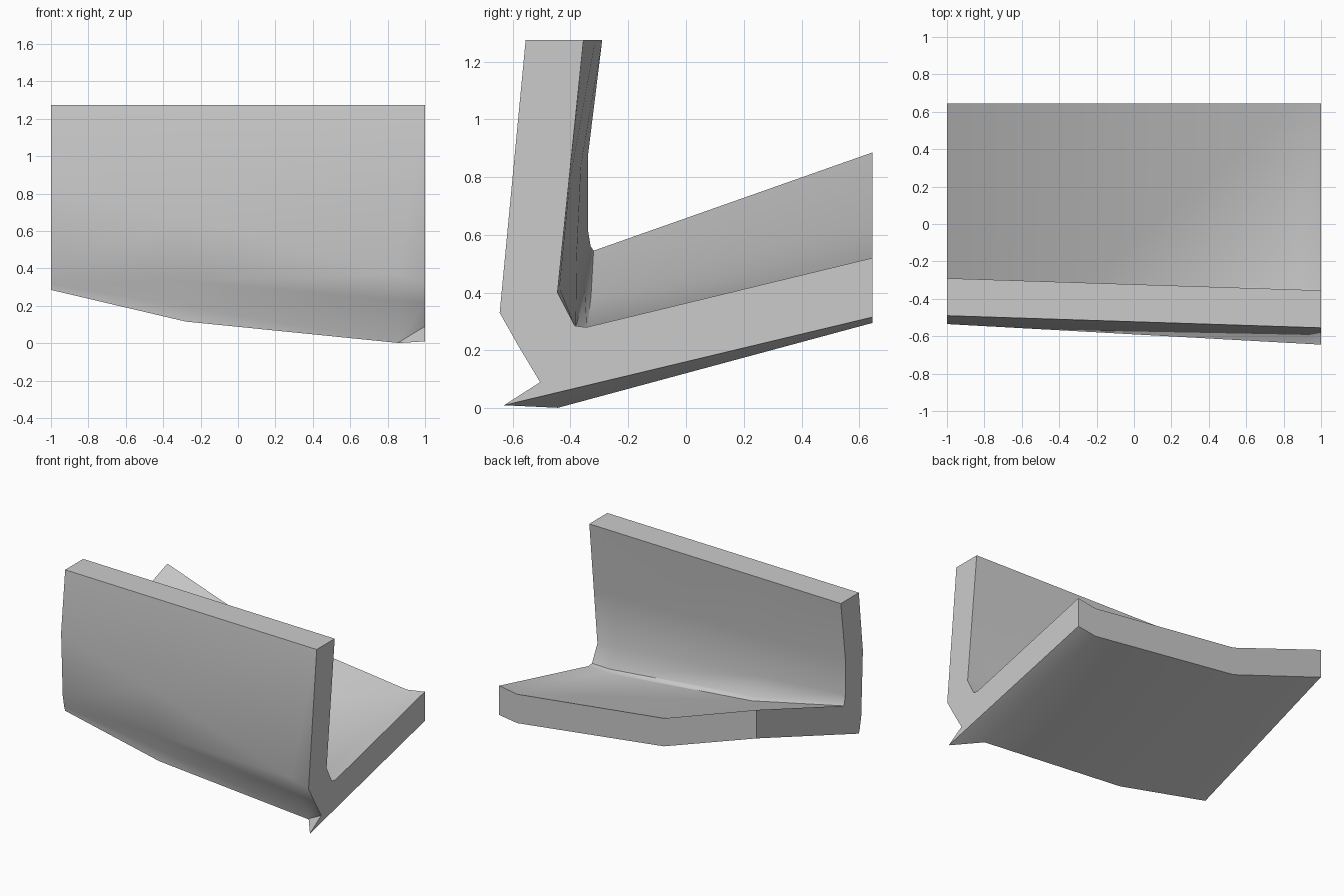
import bpy, bmesh
from mathutils import Vector

cube = bpy.data.objects.get("Cube")
if cube:
    bpy.data.objects.remove(cube)

# Cross-section corners: (y, z) at the left-hand end, (y, z) at the right-hand end, sag
SECTION = [
    ((-.555, 1.275), (-.49, 1.275), 0),     # wall top, front
    ((-.645, .33), (-.535, .85), 0),        # outer bulge
    ((-.58, .215), (-.517, .40), 0),        # lower bulge
    ((-.435, -.018), (-.50, .315), 0),      # fold above the lip
    ((-.44, .01), (-.49, .285), .07),       # lip bottom
    ((.645, .315), (.645, .685), .115),     # floor edge, bottom
    ((.645, .52), (.645, .885), .12),       # floor edge, top
    ((-.345, .28), (-.32, .545), .065),     # floor meets chamfer
    ((-.385, .285), (-.33, .56), .055),     # chamfer foot
    ((-.445, .40), (-.34, .62), 0),         # chamfer meets wall
    ((-.405, .79), (-.34, .87), 0),         # inner wall bend
    ((-.355, 1.275), (-.29, 1.275), 0),     # wall top, back
]
# Stations along the length and how strongly the floor sags there
STATIONS = [(1, 0), (.86, .4), (-.28, 1), (-1, 0)]
# Torn wedge at one end of the lip
WEDGE = {3: (-.505, .09), 4: (-.63, .01)}


def ring(bm, x, weight):
    t = (1 - x) / 2
    verts = []
    for i, (a, b, sag) in enumerate(SECTION):
        y, z = Vector(a).lerp(Vector(b), t)
        if x == 1 and i in WEDGE:
            y, z = WEDGE[i]
        verts.append(bm.verts.new((x, y, max(0, z - sag * weight))))
    return verts


# Loft the bent slab through its stations and cap the ends
bm = bmesh.new()
rings = [ring(bm, x, w) for x, w in STATIONS]
n = len(SECTION)
for r, s in zip(rings, rings[1:]):
    for i in range(n):
        j = (i + 1) % n
        bm.faces.new((r[i], r[j], s[j], s[i]))
bm.faces.new(rings[0])
bm.faces.new(rings[-1])
bmesh.ops.recalc_face_normals(bm, faces=bm.faces)
mesh = bpy.data.meshes.new("bent_slab")
bm.to_mesh(mesh)
bm.free()
slab = bpy.data.objects.new("bent_slab", mesh)
bpy.context.collection.objects.link(slab)

# Plain grey material
grey = bpy.data.materials.new("plain grey")
grey.use_nodes = True
color = (.6, .6, .6, 1)
grey.diffuse_color = color
grey.node_tree.nodes["Principled BSDF"].inputs["Base Color"].default_value = color
mesh.materials.append(grey)

# Soft bends, crisp corners
bpy.ops.object.select_all(action='DESELECT')
slab.select_set(True)
bpy.context.view_layer.objects.active = slab
bpy.ops.object.shade_smooth_by_angle(angle=.6)
